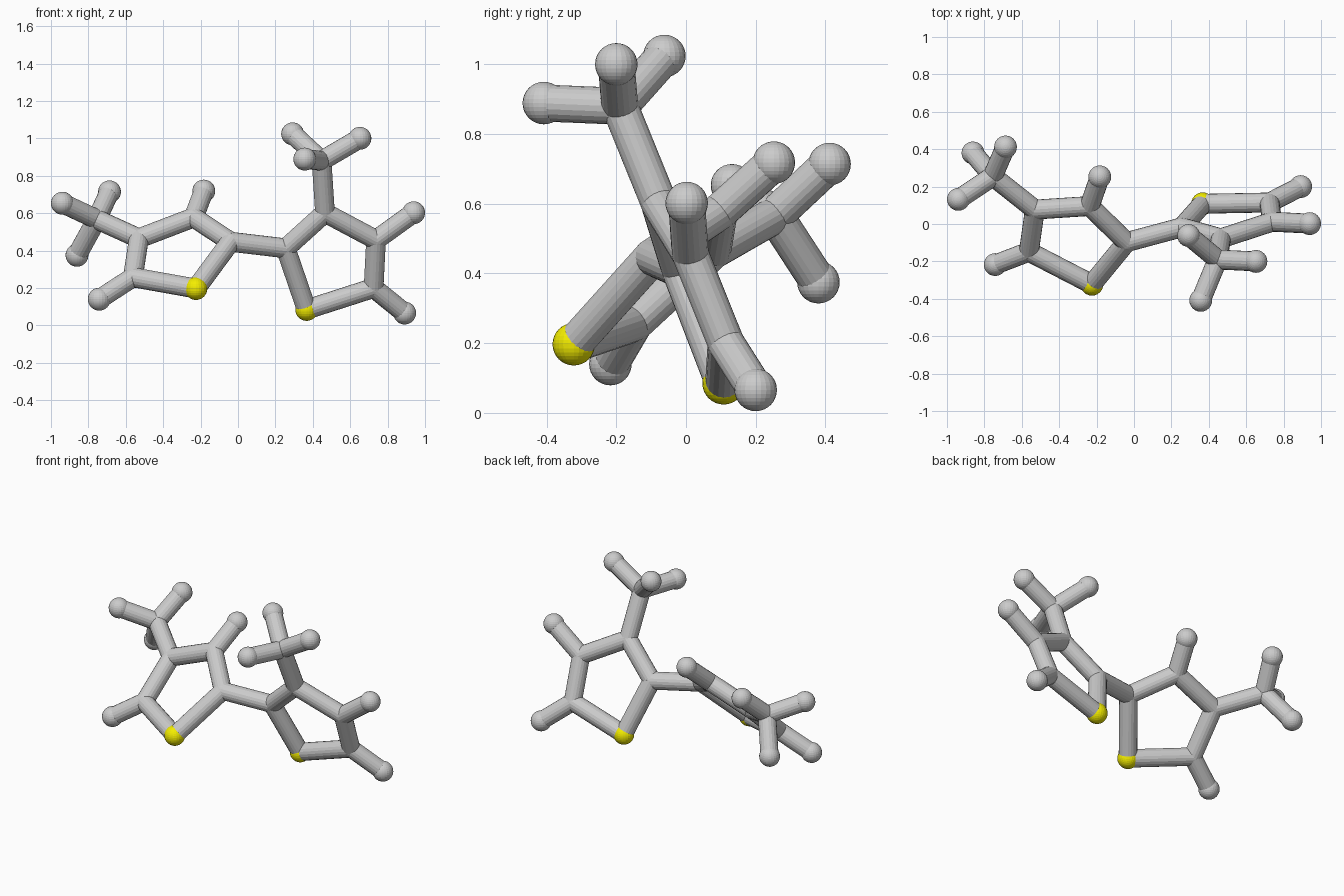
import bpy
from mathutils import Vector

if "Cube" in bpy.data.objects:
    bpy.data.objects.remove(bpy.data.objects["Cube"])

R_BALL, R_ROD = 0.061, 0.053

# Atom positions: s = sulphur, c = carbon joint, h = hydrogen ball
atoms = {
    # left ring
    "s1": (-0.225, -0.322, 0.197), "c1": (-0.04, -0.097, 0.447), "c2": (-0.237, 0.096, 0.577),
    "c3": (-0.53, 0.077, 0.465), "c4": (-0.562, -0.148, 0.257),
    "h2": (-0.183, 0.252, 0.718), "h4": (-0.742, -0.217, 0.14),
    # left methyl
    "c5": (-0.755, 0.255, 0.567), "h5": (-0.939, 0.132, 0.653),
    "h6": (-0.687, 0.412, 0.714), "h7": (-0.861, 0.38, 0.375),
    # right ring
    "s2": (0.367, 0.108, 0.085), "c6": (0.255, -0.018, 0.412), "c7": (0.465, -0.077, 0.602),
    "c8": (0.738, 0.012, 0.457), "c9": (0.725, 0.115, 0.2),
    "h8": (0.939, 0.002, 0.602), "h9": (0.891, 0.2, 0.066),
    # right methyl
    "c10": (0.447, -0.19, 0.88), "h10": (0.292, -0.062, 1.024),
    "h11": (0.652, -0.2, 1.0), "h12": (0.357, -0.408, 0.889),
}

bonds = ("s1-c1 c1-c2 c2-c3 c3-c4 c4-s1 c2-h2 c4-h4 c3-c5 c5-h5 c5-h6 c5-h7 c1-c6 "
         "s2-c6 c6-c7 c7-c8 c8-c9 c9-s2 c8-h8 c9-h9 c7-c10 c10-h10 c10-h11 c10-h12")

yellow = bpy.data.materials.new("yellow")
yellow.diffuse_color = (0.9, 0.85, 0.0, 1)
yellow.use_nodes = True
yellow.node_tree.nodes["Principled BSDF"].inputs["Base Color"].default_value = yellow.diffuse_color

# Balls and joints
labels = {"s": "sulphur_ball", "c": "carbon_joint", "h": "hydrogen_ball"}
for key, pos in atoms.items():
    kind = key[0]
    bpy.ops.mesh.primitive_uv_sphere_add(
        segments=24, ring_count=16, location=pos,
        radius=R_ROD if kind == "c" else R_BALL)
    ob = bpy.context.object
    ob.name = f"{labels[kind]}_{key[1:]}"
    if kind == "s":
        ob.data.materials.append(yellow)

# Rods between atoms
for pair in bonds.split():
    a, b = (Vector(atoms[k]) for k in pair.split("-"))
    d = b - a
    bpy.ops.mesh.primitive_cylinder_add(
        vertices=20, radius=R_ROD, depth=d.length, location=(a + b) / 2,
        rotation=d.to_track_quat('Z', 'Y').to_euler())
    bpy.context.object.name = "rod_" + pair.replace("-", "_")
